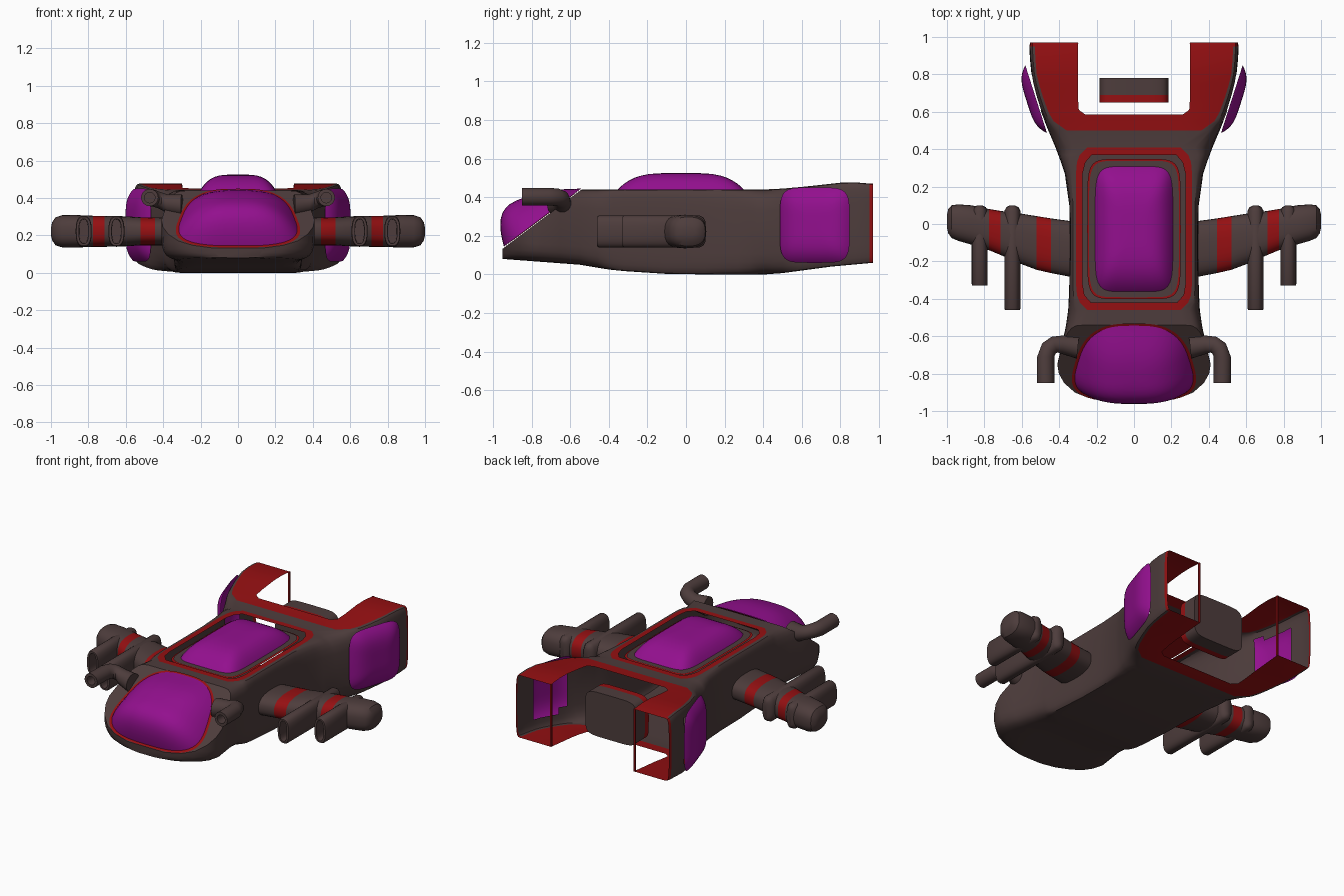
import bpy, bmesh, math
from mathutils import Vector as V

if "Cube" in bpy.data.objects:
    bpy.data.objects.remove(bpy.data.objects["Cube"])


def material(name, rgb):
    m = bpy.data.materials.new(name)
    m.diffuse_color = (*rgb, 1)
    m.use_nodes = True
    m.node_tree.nodes["Principled BSDF"].inputs["Base Color"].default_value = m.diffuse_color
    return m


HULL = material("dark hull", (0.075, 0.046, 0.045))
RED = material("red trim", (0.30, 0.005, 0.006))
GLASS = material("purple glass", (0.29, 0.005, 0.27))


def finish(bm, name, mats, recalc=True, angle=35):
    if recalc:
        bmesh.ops.recalc_face_normals(bm, faces=bm.faces[:])
    me = bpy.data.meshes.new(name)
    bm.to_mesh(me)
    bm.free()
    for m in mats:
        me.materials.append(m)
    ob = bpy.data.objects.new(name, me)
    bpy.context.collection.objects.link(ob)
    bpy.ops.object.select_all(action='DESELECT')
    ob.select_set(True)
    bpy.context.view_layer.objects.active = ob
    bpy.ops.object.shade_smooth_by_angle(angle=math.radians(angle))
    return ob


def spow(x, p):
    return math.copysign(abs(x) ** p, x)


def ring(c, u, v, a, b, n=2.0, count=24):
    """Superellipse ring around c in the plane u, v."""
    out = []
    for i in range(count):
        t = 2 * math.pi * i / count
        out.append(V(c) + V(u) * a * spow(math.cos(t), 2 / n) + V(v) * b * spow(math.sin(t), 2 / n))
    return out


def loft(name, rings, mats, bands=()):
    """Closed skin over rings; bands lists the segments using material 1."""
    bm = bmesh.new()
    vs = [[bm.verts.new(p) for p in r] for r in rings]
    n = len(vs[0])
    for k in range(len(vs) - 1):
        for j in range(n):
            f = bm.faces.new((vs[k][j], vs[k][(j + 1) % n], vs[k + 1][(j + 1) % n], vs[k + 1][j]))
            f.material_index = 1 if k in bands else 0
    bm.faces.new(vs[0])
    bm.faces.new(vs[-1])
    return finish(bm, name, mats)


def patch(name, c, u, v, a, b, n, height, mat, p=3.0, taper=0.0, skew=0.0):
    """Bulged superellipse panel, rising along u x v."""
    c, u, v = V(c), V(u).normalized(), V(v).normalized()
    nor = u.cross(v)
    bm = bmesh.new()
    mid = bm.verts.new(c + nor * height)
    prev, R, N = None, 12, 56
    for k in range(1, R + 1):
        r = math.sin(math.pi / 2 * k / R)
        cur = []
        for i in range(N):
            t = 2 * math.pi * i / N
            q = r * spow(math.sin(t), 2 / n)
            x = a * r * spow(math.cos(t), 2 / n) * (1 - taper * q)
            h = height * (1 - r ** p) * (1 - skew * q)
            cur.append(bm.verts.new(c + u * x + v * b * q + nor * h))
        for i in range(N):
            j = (i + 1) % N
            if prev:
                bm.faces.new((prev[i], cur[i], cur[j], prev[j]))
            else:
                bm.faces.new((mid, cur[i], cur[j]))
        prev = cur
    return finish(bm, name, [mat], recalc=False, angle=60)


def lerp(keys, y):
    for (y0, z0), (y1, z1) in zip(keys, keys[1:]):
        if y <= y1:
            t = max(0, (y - y0) / (y1 - y0))
            return z0 + (z1 - z0) * t
    return keys[-1][1]


# Hull shell: rows of y, half width, opening edge, trim edge
ROWS = [(-.95, .14, .05, .07), (-.93, .25, .1, .14), (-.9, .32, .16, .2), (-.85, .375, .2, .26),
        (-.8, .402, .22, .29), (-.75, .41, .22, .3), (-.65, .387, .22, .29), (-.55, .365, .21, .27),
        (-.46, .352, .19, .25), (-.42, .35, .23, .29), (-.38, .348, .265, .305), (-.32, .346, .275, .31),
        (-.1, .345, .275, .31), (.1, .346, .275, .31), (.27, .37, .275, .31), (.33, .39, .26, .305),
        (.37, .405, .225, .29), (.41, .42, .19, .25), (.5, .458, .25, .36), (.55, .478, .25, .43),
        (.585, .492, .26, .45), (.61, .5, .295, .462), (.68, .522, .3, .487), (.75, .54, .3, .508),
        (.8, .548, .3, .52), (.88, .556, .3, .527), (.95, .56, .3, .53), (.97, .555, .3, .53)]
TOP = [(-1, .44), (.45, .44), (.62, .455), (.8, .475), (.9, .477), (.97, .468)]
BOTTOM = [(-.95, .08), (-.75, .065), (-.55, .05), (-.4, .025), (-.2, .005), (0, 0), (.45, 0),
          (.6, .02), (.75, .04), (.97, .06)]
K = 12
bm = bmesh.new()
vs = []
for y, w, b, c in ROWS:
    zt, zb = lerp(TOP, y), lerp(BOTTOM, y)
    low = lerp([(-.6, .75), (-.4, 1)], y)
    half = [(0, zt), (b / 2, zt), (b, zt)]
    for k in range(K + 1):
        t = math.pi / 2 - math.pi * k / K
        cc = c if t > -.01 else c * (low + (1 - low) * max(0, math.cos(t)))
        half.append((cc + (w - cc) * max(0, math.cos(t)) ** .6,
                     (zt + zb) / 2 + (zt - zb) / 2 * spow(math.sin(t), .5)))
    half += [(b * low, zb), (b * low / 2, zb), (0, zb)]
    full = half + [(-x, z) for x, z in half[-2:0:-1]]
    vs.append([bm.verts.new((x, y, z)) for x, z in full])
N = len(vs[0])
for r in range(len(ROWS) - 1):
    y = ROWS[r][0]
    for j in range(N):
        col = min(j, N - 1 - j)
        top, bot = col < 3, col >= K + 3
        inner = col in (0, 1, K + 4, K + 5)
        quad = (vs[r][j], vs[r][(j + 1) % N], vs[r + 1][(j + 1) % N], vs[r + 1][j])
        zc = sum(p.co.z for p in quad) / 4
        if inner and (y >= .585 or (top and -.42 <= y < .37)):
            continue   # rear notch and roof opening
        if not top and not bot and .55 <= y < .8 and abs(zc - .255) < .15:
            continue   # behind the side windows
        f = bm.faces.new(quad)
        roof_ring = top and -.46 <= y < .41
        f.material_index = int(roof_ring or (y >= .5 and (top or bot)) or y >= .95)
bm.faces.new(vs[0])
NOSE, NU, NV = V((0, -.74, .29)), V((1, 0, 0)), V((0, .8, .6))
cut = bmesh.ops.bisect_plane(bm, geom=bm.verts[:] + bm.edges[:] + bm.faces[:], plane_co=NOSE,
                             plane_no=NU.cross(NV), clear_outer=True)
edges = [e for e in cut['geom_cut'] if isinstance(e, bmesh.types.BMEdge)]
bmesh.ops.holes_fill(bm, edges=edges)
finish(bm, "hull", [HULL, RED])

# Nose canopy with thin red border
nn = NU.cross(NV)
patch("canopy_border", NOSE + nn * .003, NU, NV, .315, .262, 3, .004, RED, taper=.2)
patch("nose_canopy", NOSE + nn * .006, NU, NV, .3, .25, 3, .135, GLASS, taper=.2, skew=.6)

# Roof dome and its floating frame
C = (0, -.027)
patch("roof_frame_edge", (*C, .424), (1, 0, 0), (0, 1, 0), .25, .375, 7, 0, RED)
patch("roof_frame", (*C, .428), (1, 0, 0), (0, 1, 0), .24, .365, 7, 0, HULL)
patch("roof_dome", (*C, .431), (1, 0, 0), (0, 1, 0), .208, .335, 6, .094, GLASS, p=4)

# Engine block in the rear notch
X, Y, Z = (1, 0, 0), (0, 1, 0), (0, 0, 1)
loft("engine_block", [ring((0, y, .255), X, Z, .185, .145, 6, 40) for y in (.65, .69, .78)],
     [HULL, RED], bands=(0,))

# Wing stations: x, front y, rear y, half thickness
WING = [(.3, -.29, .01, .075), (.445, -.262, .03, .075), (.52, -.245, .042, .075), (.6, -.215, .055, .08),
        (.715, -.165, .07, .083), (.775, -.14, .08, .083), (.87, -.11, .1, .087), (.94, -.09, .105, .086),
        (.975, -.075, .1, .075), (.993, -.05, .08, .05), (1, -.02, .05, .02)]

for s, side in ((1, "right"), (-1, "left")):
    # Wing with two red bands
    loft("wing_" + side, [ring((s * x, (f + r) / 2, .222), Y, Z, (r - f) / 2, h, 2.6, 32)
                          for x, f, r, h in WING], [HULL, RED], bands=(1, 4))

    # Oval wing guns with hollow muzzles
    for x, y0, nm in ((.65, -.46, "inner"), (.825, -.33, "outer")):
        prof = [(.1, .3), (.09, .75), (.07, 1), (y0 + .01, 1), (y0, .93), (y0, .6), (y0 + .12, .55)]
        loft(nm + "_gun_" + side, [ring((s * x, y, .222), X, Z, .043 * k, .083 * (k + 1) / 2 if k < .9
                                        else .083 * k, 2.6) for y, k in prof], [HULL])

    # Bent nose guns
    path = [(.3, -.66, .36, .06), (.38, -.645, .37, .05), (.425, -.645, .39, .045), (.455, -.665, .4, .045),
            (.472, -.71, .402, .046), (.472, -.85, .402, .046), (.472, -.85, .402, .028),
            (.472, -.76, .402, .028)]
    dirs = [(1, .1), (1, .1), (.9, -.35), (.6, -.8), (0, -1), (0, -1), (0, -1), (0, -1)]
    loft("nose_gun_" + side, [ring((s * x, y, z), V((s * -dy, dx, 0)).normalized(), Z, r, r)
                              for (x, y, z, r), (dx, dy) in zip(path, dirs)], [HULL])

    # Bulging side window
    u = V((s * .115, .36, 0)) * s
    patch("side_window_" + side, (s * .523, .667, .255), u, Z, .19, .195, 5, .052, GLASS, p=4)

    # Thin rear post at the notch corner
    loft("rear_post_" + side, [ring((s * .303, .964, z), X, Y, .005, .006, 4, 8) for z in (.06, .47)], [RED])
